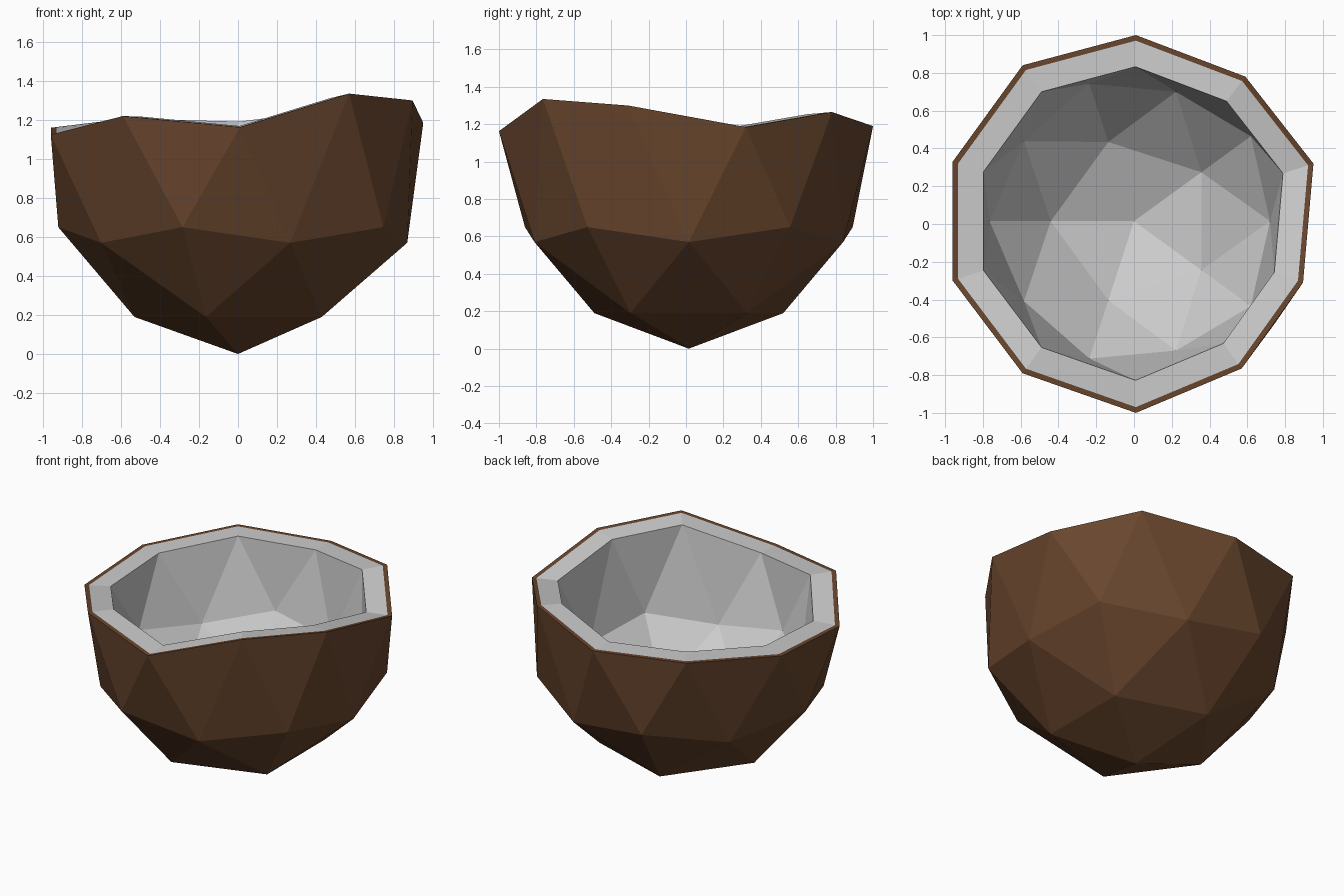
import bpy, bmesh, math
from mathutils import Vector

if "Cube" in bpy.data.objects:
    bpy.data.objects.remove(bpy.data.objects["Cube"])

# Uneven broken rim, counter-clockwise from 18 degrees
RIM = [(.95, .32, 1.185), (.59, .78, 1.265), (.01, 1, 1.19), (-.59, .84, 1.205),
       (-.96, .33, 1.16), (-.96, -.3, 1.125), (-.59, -.79, 1.22), (.01, -1, 1.163),
       (.57, -.765, 1.335), (.895, -.31, 1.3)]
# Icosphere row height -> (horizontal scale, final height)
ROWS = {-1.0: (1, 0), -.85: (1.01, .19), -.53: (1.02, .57), -.45: (1.03, .65)}
CENTRE = Vector((0, .015, 1.2))


def place(co, scale):
    """Move an icosphere point onto the bowl, shrunk towards its centre."""
    if co.z > -.01:
        i = round((math.degrees(math.atan2(co.y, co.x)) - 18) / 36) % 10
        p = Vector(RIM[i])
    else:
        s, z = ROWS[min(ROWS, key=lambda r: abs(r - co.z))]
        p = Vector((co.x * s, co.y * s + .015, z))
    return CENTRE + (p - CENTRE) * scale


def half_shell(name, wall, lip, inward, color=None):
    """Faceted half sphere at scale `wall` with a rim strip reaching scale `lip`."""
    bm = bmesh.new()
    bmesh.ops.create_icosphere(bm, subdivisions=2, radius=1)
    bmesh.ops.delete(bm, geom=[v for v in bm.verts if v.co.z > .01], context='VERTS')
    base = {v: v.co.copy() for v in bm.verts}
    edges = [e for e in bm.edges if e.is_boundary]
    strip = bmesh.ops.extrude_edge_only(bm, edges=edges)['geom']
    for v in [g for g in strip if isinstance(g, bmesh.types.BMVert)]:
        v.co = place(v.co, lip)
    for v, co in base.items():
        v.co = place(co, wall)
    bmesh.ops.recalc_face_normals(bm, faces=bm.faces)
    bm.normal_update()
    bm.faces.ensure_lookup_table()
    low = min(bm.faces, key=lambda f: f.calc_center_median().z)
    if (low.normal.z > 0) != inward:
        bmesh.ops.reverse_faces(bm, faces=bm.faces)
    me = bpy.data.meshes.new(name)
    bm.to_mesh(me)
    bm.free()
    ob = bpy.data.objects.new(name, me)
    bpy.context.collection.objects.link(ob)
    if color:
        mat = bpy.data.materials.new(name + "_colour")
        mat.diffuse_color = color
        mat.use_nodes = True
        mat.node_tree.nodes["Principled BSDF"].inputs["Base Color"].default_value = mat.diffuse_color
        me.materials.append(mat)


# Brown husk outside, pale flesh lining inside
half_shell("coconut_husk", 1, .97, False, (.138, .06, .026, 1))
half_shell("coconut_flesh", .83, .97, True)
